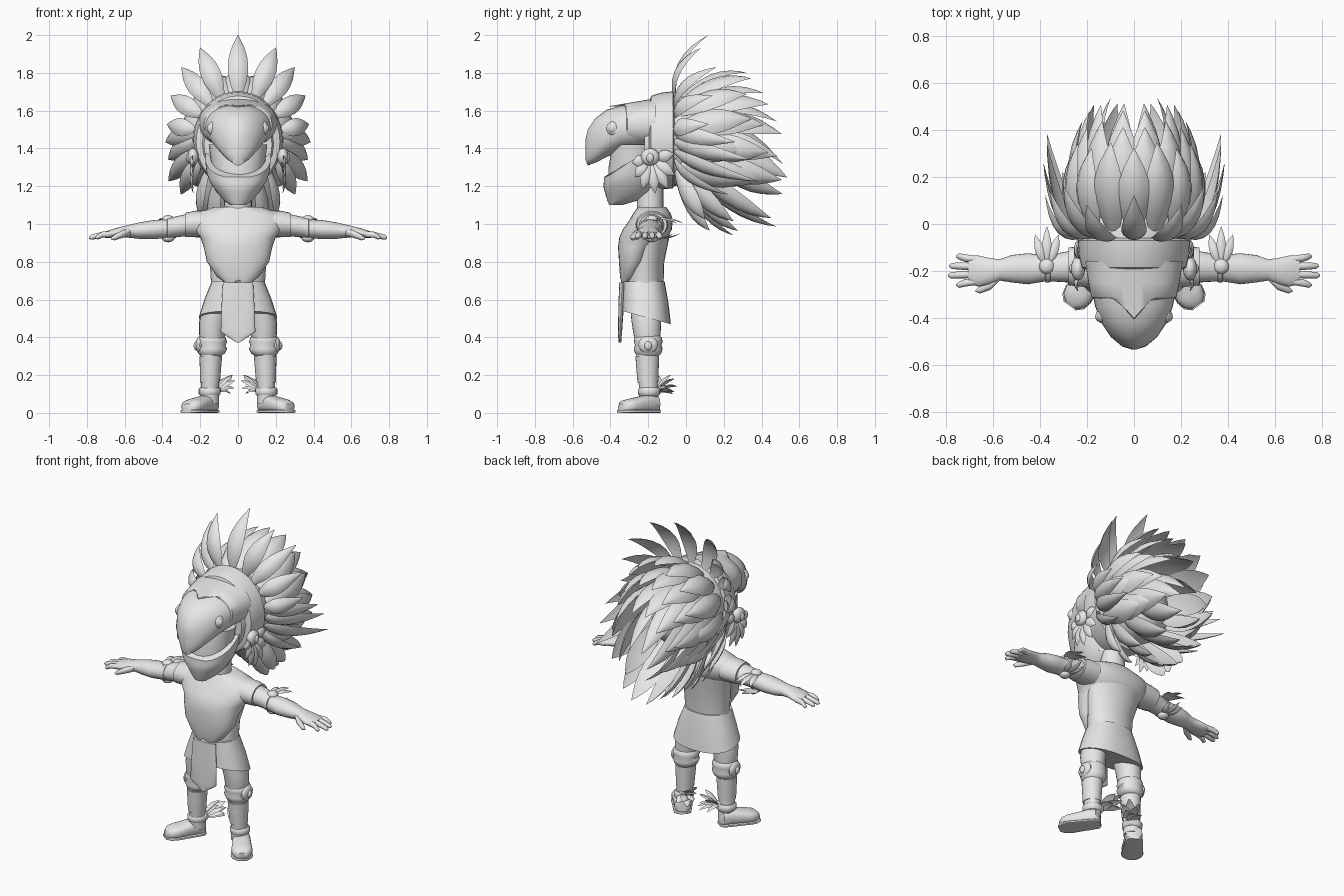
import bpy, bmesh, math
from mathutils import Vector, Matrix

grey = bpy.data.materials.new("plain_grey")
grey.diffuse_color = (0.8, 0.8, 0.8, 1)


def finish(name, verts, faces, mirror=False, angle=45):
    me = bpy.data.meshes.new(name)
    me.from_pydata([tuple(v) for v in verts], [], faces)
    bm = bmesh.new()
    bm.from_mesh(me)
    bmesh.ops.recalc_face_normals(bm, faces=bm.faces)
    bm.to_mesh(me)
    bm.free()
    me.materials.append(grey)
    me.shade_smooth()
    me.set_sharp_from_angle(angle=math.radians(angle))
    ob = bpy.data.objects.new(name, me)
    bpy.context.collection.objects.link(ob)
    if mirror:
        m = ob.modifiers.new("Mirror", 'MIRROR')
        m.use_mirror_merge = False
    return ob


def skin(rings):
    """Join equal rings into a closed tube."""
    n = len(rings[0])
    faces = [(r * n + i, r * n + (i + 1) % n, (r + 1) * n + (i + 1) % n, (r + 1) * n + i)
             for r in range(len(rings) - 1) for i in range(n)]
    last = (len(rings) - 1) * n
    faces += [tuple(range(n)), tuple(range(last, last + n))]
    return [v for ring in rings for v in ring], faces


def loft(name, axis, sections, mirror=False, power=2.0, n=24, matrix=None, warp=None):
    """Sections are (position on axis, centre a, centre b, radius a, radius b)."""
    rings = []
    for t, ca, cb, ra, rb in sections:
        ring = []
        for i in range(n):
            c, s = math.cos(math.tau * i / n), math.sin(math.tau * i / n)
            a = ca + ra * math.copysign(abs(c) ** (2 / power), c)
            b = cb + rb * math.copysign(abs(s) ** (2 / power), s)
            v = Vector({'x': (t, a, b), 'y': (a, t, b), 'z': (a, b, t)}[axis])
            if warp:
                v = warp(v)
            ring.append(matrix @ v if matrix else v)
        rings.append(ring)
    return finish(name, *skin(rings), mirror=mirror)


def ball(name, centre, radii, mirror=True):
    cx, cy, cz = centre
    rx, ry, rz = radii
    sec = [(cz - rz * math.cos(a), cx, cy, rx * math.sin(a), ry * math.sin(a))
           for a in [0.05 + (math.pi - 0.1) * i / 8 for i in range(9)]]
    return loft(name, 'z', sec, mirror, n=16)


def feather(geo, base, tip, bulge, width):
    """Add one cupped, pointed feather bent towards bulge."""
    base, tip, bulge = Vector(base), Vector(tip), Vector(bulge)
    mid = (base + tip) / 2 + bulge * 2
    rings = []
    for t, w in ((0, .4), (.15, .75), (.3, .95), (.45, 1), (.6, .9), (.75, .66), (.9, .3), (1, .02)):
        p = base * (1 - t) ** 2 + mid * 2 * t * (1 - t) + tip * t * t
        tan = ((mid - base) * (1 - t) + (tip - mid) * t).normalized()
        side = tan.cross(bulge).normalized()
        out = side.cross(tan).normalized()
        w *= width
        rings.append([p + side * a * w + out * b * w for a, b in
                      ((-1, -.25), (-.55, .08), (0, .2), (.55, .08), (1, -.25), (0, -.12))])
    v, f = skin(rings)
    k = len(geo[0])
    geo[0].extend(v)
    geo[1].extend(tuple(i + k for i in q) for q in f)


# Torso, neck and draped chest guard with a wavy hem
loft("torso", 'z', [(.64, 0, -.22, .14, .1), (.8, 0, -.215, .15, .1), (.92, 0, -.195, .18, .105),
                    (1.0, 0, -.18, .2, .1), (1.06, 0, -.18, .15, .08)])
loft("chest_guard", 'z', [(.69, 0, -.312, .06, .03), (.72, 0, -.3, .11, .05), (.8, 0, -.28, .165, .075),
                          (.88, 0, -.26, .182, .1), (.93, 0, -.225, .2, .128), (.97, 0, -.205, .235, .13),
                          (1.02, 0, -.185, .25, .115), (1.055, 0, -.18, .225, .1), (1.09, 0, -.18, .125, .075)],
     power=2.2, n=32,
     warp=lambda v: Vector((v.x, v.y, v.z + .012 * math.sin(v.x * 70 + 1.5) * max(0, (.8 - v.z) / .1))))
loft("neck", 'z', [(1.04, 0, -.19, .075, .07), (1.25, 0, -.19, .07, .07)])

# Skirt, lower at the back, and front loincloth
loft("skirt", 'z', [(.505, 0, -.21, .208, .13), (.6, 0, -.215, .178, .122), (.695, 0, -.225, .14, .112)], power=2.4,
     warp=lambda v: Vector((v.x, v.y, v.z - .27 * (v.y + .21) * (.695 - v.z) / .19)))
loft("loincloth", 'z', [(.372, 0, -.35, .006, .007), (.4, 0, -.35, .05, .009), (.43, 0, -.349, .092, .011),
                        (.55, 0, -.344, .088, .014), (.69, 0, -.338, .08, .016)], power=2.4)

# Arms, hands and fingers
loft("arm", 'x', [(.15, -.18, 1.0, .07, .06), (.25, -.18, .997, .07, .06), (.33, -.185, .985, .06, .055),
                  (.38, -.188, .975, .056, .05), (.45, -.19, .97, .066, .05), (.52, -.19, .965, .058, .044),
                  (.57, -.195, .962, .045, .035), (.61, -.2, .958, .055, .03), (.66, -.2, .95, .066, .025),
                  (.705, -.195, .943, .058, .016)], True)
loft("sleeve", 'x', [(.17, -.18, 1.0, .088, .072), (.23, -.18, 1.0, .086, .07), (.278, -.18, .995, .08, .064)], True)
loft("arm_band", 'x', [(.35, -.185, .982, .05, .045), (.356, -.185, .98, .062, .056),
                       (.374, -.187, .977, .062, .055), (.38, -.187, .976, .05, .045)], True)
for i, (y0, y1, x1) in enumerate([(-.243, -.258, .755), (-.212, -.218, .79), (-.18, -.178, .785), (-.15, -.138, .755)]):
    loft(f"finger_{i + 1}", 'x', [(.67, y0, .946, .015, .016), (.72, (y0 + y1) / 2, .943, .016, .016),
                                  (x1 - .012, y1, .93, .013, .013), (x1, y1, .927, .004, .004)], True, n=12)
loft("thumb", 'x', [(.57, -.225, .957, .015, .02), (.61, -.258, .947, .022, .02),
                    (.655, -.28, .928, .015, .015), (.672, -.284, .923, .004, .004)], True, n=12)
for name, z in (("arm_bead_top", 1.025), ("arm_bead_bottom", .925)):
    ball(name, (.37, -.18, z), (.033, .033, .022))
geo = ([], [])
for dx in (-.05, 0, .05):
    feather(geo, (.37 + dx * .3, -.16, 1.025), (.37 + dx, -.01 - abs(dx) * .7, 1.0), (0, 0, .015), .02)
    feather(geo, (.37 + dx * .3, -.16, .93), (.37 + dx, -.03 - abs(dx) * .7, .95), (0, 0, -.012), .018)
finish("arm_feathers", *geo, mirror=True)

# Legs, knee guards and shoes
loft("leg", 'z', [(.05, .15, -.195, .05, .052), (.15, .148, -.2, .047, .05), (.25, .145, -.205, .057, .06),
                  (.33, .143, -.2, .056, .06), (.4, .137, -.205, .068, .07), (.48, .133, -.21, .073, .078),
                  (.6, .1, -.215, .075, .085)], True)
loft("knee_guard", 'z', [(.3, .143, -.2, .052, .056), (.315, .14, -.2, .07, .07), (.34, .138, -.2, .08, .076),
                         (.358, .138, -.2, .072, .07), (.375, .138, -.2, .08, .076), (.4, .138, -.2, .072, .072),
                         (.41, .138, -.2, .06, .06)], True)
ball("knee_disc", (.203, -.2, .36), (.022, .052, .045))
ball("knee_stud", (.221, -.2, .355), (.014, .02, .024))
loft("shin_cuff", 'z', [(.16, .148, -.202, .052, .055), (.3, .144, -.205, .06, .063)], True)
loft("ankle_band", 'z', [(.09, .15, -.195, .048, .05), (.1, .15, -.195, .058, .059),
                         (.125, .15, -.195, .058, .059), (.135, .15, -.195, .048, .05)], True)
turn = Matrix.Translation((.165, -.2, 0)) @ Matrix.Rotation(math.radians(36), 4, 'Z')
shape = [(.06, .025, .03), (.045, .047, .045), (0, .052, .048), (-.06, .056, .042),
         (-.12, .062, .036), (-.155, .053, .032), (-.178, .028, .023)]
loft("shoe", 'y', [(y, 0, h + .002, w, h) for y, w, h in shape], True, 2.6, matrix=turn)
loft("sole", 'y', [(y * 1.03, 0, .008, w + .003, .008) for y, w, h in shape], True, 5, matrix=turn)
ball("ankle_bead", (.125, -.175, .118), (.035, .035, .033))
geo = ([], [])
for tip in ((.03, -.15, .2), (.015, -.12, .17), (.03, -.08, .2), (.05, -.045, .14), (.02, -.1, .13),
            (.09, -.06, .18), (.04, -.07, .1), (.11, -.06, .11)):
    feather(geo, (.12, -.165, .115), tip, (-.005, 0, .015), .028)
finish("ankle_feathers", *geo, mirror=True)

# Head: skull, hood band, upper beak, brow, mouth and jaw
loft("skull", 'y', [(-.22, 0, 1.42, .18, .2), (-.1, 0, 1.44, .225, .24), (0, 0, 1.44, .22, .235),
                    (.1, 0, 1.41, .18, .2), (.18, 0, 1.38, .11, .13), (.21, 0, 1.37, .03, .04)])
loft("hood_band", 'y', [(-.195, 0, 1.43, .2, .22), (-.185, 0, 1.435, .222, .243), (-.13, 0, 1.44, .235, .256),
                        (-.07, 0, 1.445, .238, .257), (-.06, 0, 1.445, .215, .235)], n=40)
loft("upper_beak", 'y', [(-.532, 0, 1.395, .012, .055), (-.52, 0, 1.405, .05, .095), (-.48, 0, 1.442, .098, .118),
                         (-.42, 0, 1.48, .138, .125), (-.35, 0, 1.505, .165, .12), (-.25, 0, 1.52, .185, .125),
                         (-.15, 0, 1.53, .2, .13)], power=2.2, n=32)


def brow_point(v):
    k = max(0, 1 - abs(v.x) / .08) if v.y < -.29 and v.z > 1.52 else 0
    return Vector((v.x, v.y - .09 * k, v.z - .016 * k))


def lip_curve(v):
    k = max(0, (v.z - 1.18) / .2) * max(0, min(1, (-.22 - v.y) / .2))
    return Vector((v.x, v.y, v.z - .13 * k))


loft("brow_plate", 'y', [(-.315, 0, 1.522, .172, .114), (-.31, 0, 1.523, .18, .118), (-.25, 0, 1.525, .193, .125),
                         (-.16, 0, 1.532, .208, .134)], power=2.2, n=48, warp=brow_point)
loft("lower_jaw", 'z', [(1.1, 0, -.372, .04, .034), (1.125, 0, -.335, .075, .082), (1.17, 0, -.305, .115, .125),
                        (1.24, 0, -.29, .15, .148), (1.3, 0, -.28, .167, .155), (1.38, 0, -.27, .174, .165)],
     power=2.1, n=32, warp=lip_curve)
loft("mouth_inside", 'z', [(1.2, 0, -.28, .12, .13), (1.3, 0, -.28, .14, .13), (1.42, 0, -.27, .155, .12)])
ball("eye_rim", (.138, -.385, 1.505), (.022, .036, .038))
ball("eye", (.146, -.393, 1.505), (.019, .022, .024))

# Ear discs with a fan of petals
ball("ear_disc", (.238, -.19, 1.355), (.03, .05, .046))
ball("ear_stud", (.262, -.19, 1.35), (.014, .02, .026))
geo = ([], [])
for deg, size in ((-75, .1), (-38, .13), (-14, .17), (8, .19), (30, .19), (54, .16), (100, .13)):
    a = math.radians(deg)
    feather(geo, (.228, -.185 + .03 * math.sin(a), 1.345 - .03 * math.cos(a)),
            (.235, -.19 + size * math.sin(a), 1.35 - size * math.cos(a)), (.018, 0, 0), .032)
finish("ear_petals", *geo, mirror=True)

# Upright crown feathers: (angle from top, tip radius, tip y, half width)
geo = ([], [])
for deg, r, ty, w in ((0, .552, .12, .054), (22.5, .525, .08, .053), (38, .485, .16, .05), (57, .425, .14, .05),
                      (78, .385, .12, .048), (92, .385, .26, .05), (106, .385, .34, .05), (121, .43, .38, .048),
                      (134, .42, .22, .045)):
    for s in ((1, -1) if deg else (1,)):
        a = math.radians(deg) * s
        b = a * (.88 if deg > 85 else 1)
        d = Vector((math.sin(a), 0, math.cos(a)))
        e = Vector((math.sin(b), 0, math.cos(b)))
        c = Vector((0, 0, 1.448))
        feather(geo, c + e * .235 + Vector((0, -.06, 0)), c + d * r + Vector((0, ty, 0)),
                d * .02 + Vector((0, -.055, 0)), w)
finish("crown_feathers", *geo)

# Layered swept-back plumes: angles, base y, base radius, tip y, tip centre z, tip rx, tip rz, half width
rows = {
    "outer_plumes": ((0, 23, 46, 70, 96, 122), -.03, .235, .33, 1.43, .25, .37, .07),
    "middle_plumes": ((12, 38, 64, 92, 120), .02, .21, .42, 1.39, .22, .31, .075),
    "inner_plumes": ((14, 48, 82, 116), .07, .18, .49, 1.33, .19, .22, .075),
    "core_plumes": ((25, 80, 135), .13, .12, .52, 1.23, .1, .1, .065),
    "tail_plumes": ((140, 165), .03, .17, .46, 1.2, .2, .22, .068),
    "nape_plumes": ((135, 155, 174), -.03, .2, .26, 1.2, .22, .26, .058),
    "collar_plumes": ((130, 150), -.05, .21, .11, 1.2, .24, .27, .047),
}
for name, (angles, by, br, ty, tz, trx, trz, w) in rows.items():
    geo = ([], [])
    for i, deg in enumerate(angles):
        for s in ((1, -1) if deg else (1,)):
            a = math.radians(deg) * s
            d = Vector((math.sin(a), 0, math.cos(a)))
            feather(geo, Vector((0, by, 1.43)) + d * br,
                    (d.x * trx, ty + (.015 if i % 2 else -.01), tz + d.z * trz), d * .05, w)
    finish(name, *geo)
